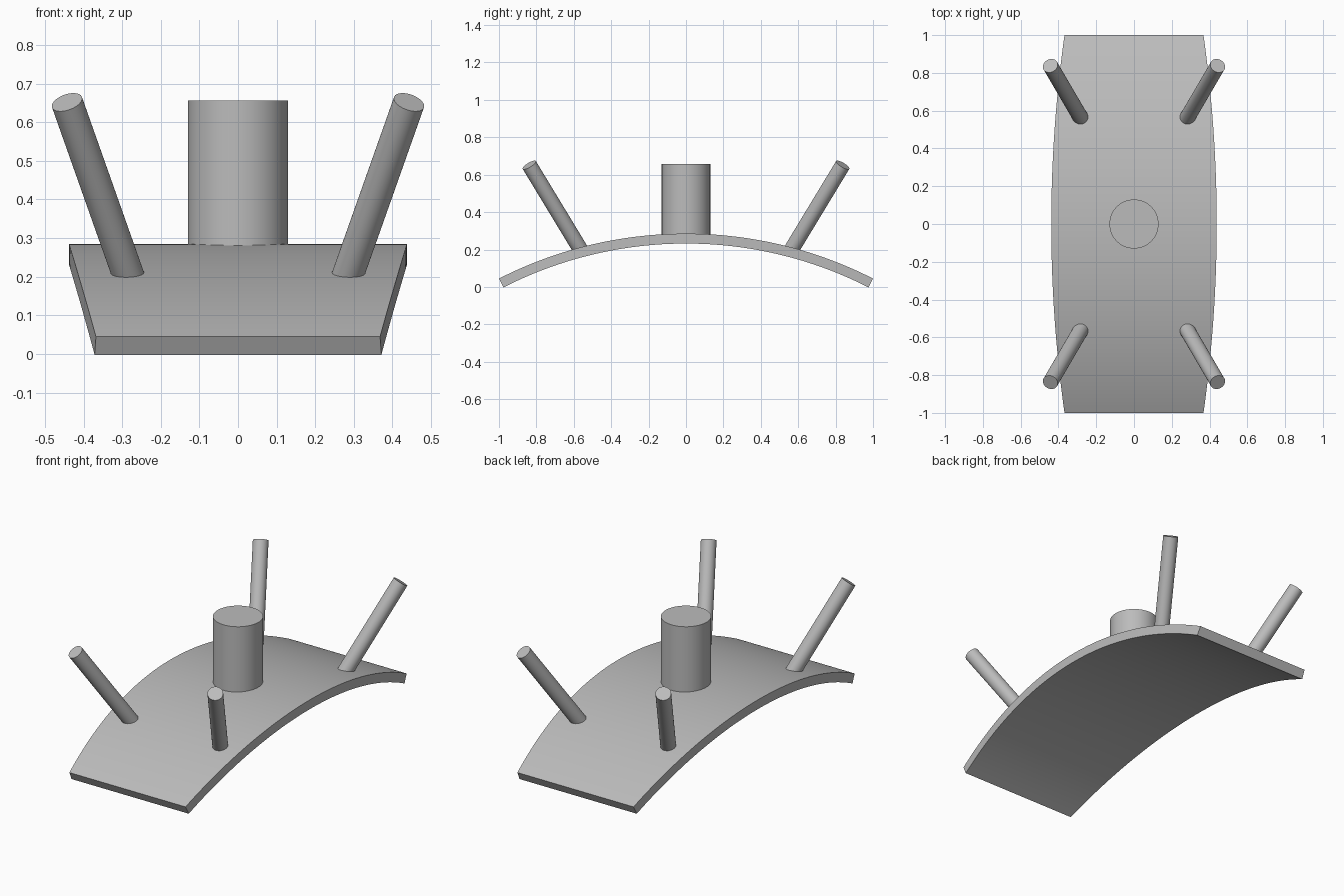
import bpy, bmesh, math
from mathutils import Vector

if "Cube" in bpy.data.objects:
    bpy.data.objects.remove(bpy.data.objects["Cube"], do_unlink=True)

GREY = (0.5, 0.5, 0.5, 1)
grey = bpy.data.materials.new("plain grey")
grey.use_nodes = True
grey.diffuse_color = GREY
grey.node_tree.nodes["Principled BSDF"].inputs["Base Color"].default_value = GREY


def finish(obj):
    obj.data.materials.append(grey)
    bpy.ops.object.select_all(action='DESELECT')
    obj.select_set(True)
    bpy.context.view_layer.objects.active = obj
    bpy.ops.object.shade_smooth_by_angle(angle=math.radians(30))


def rod(name, start, end, radius):
    start, end = Vector(start), Vector(end)
    axis = end - start
    bpy.ops.mesh.primitive_cylinder_add(
        vertices=64, radius=radius, depth=axis.length, location=(start + end) / 2,
        rotation=axis.to_track_quat('Z', 'Y').to_euler())
    obj = bpy.context.object
    obj.name = name
    finish(obj)


# Arched plate: a bent strip with bowed long sides
RADIUS, THICK, CROWN, STEPS = 2.2, 0.053, 0.285, 64
half_angle = math.asin(1 / RADIUS)
bm = bmesh.new()
rings = []
for i in range(STEPS + 1):
    a = half_angle * (2 * i / STEPS - 1)
    ring = []
    for r, side in ((RADIUS, -1), (RADIUS, 1), (RADIUS - THICK, 1), (RADIUS - THICK, -1)):
        y = r * math.sin(a)
        z = CROWN - RADIUS + r * math.cos(a)
        ring.append(bm.verts.new((side * (0.438 - 0.07 * y * y), y, z)))
    rings.append(ring)
for a, b in zip(rings, rings[1:]):
    for k in range(4):
        n = (k + 1) % 4
        bm.faces.new((a[k], a[n], b[n], b[k]))
bm.faces.new(rings[0])
bm.faces.new(rings[-1])
bmesh.ops.recalc_face_normals(bm, faces=bm.faces)
mesh = bpy.data.meshes.new("arched_plate")
bm.to_mesh(mesh)
bm.free()
plate = bpy.data.objects.new("arched_plate", mesh)
bpy.context.collection.objects.link(plate)
finish(plate)

# Central upright post
rod("centre_post", (0, 0, 0.26), (0, 0, 0.656), 0.13)

# Four splayed pegs, sunk slightly into the plate
for sx, side in ((1, "left"), (-1, "right")):
    for sy, end in ((-1, "front"), (1, "back")):
        rod(f"{end}_{side}_peg", (sx * 0.276, sy * 0.552, 0.18),
            (sx * 0.443, sy * 0.838, 0.652), 0.041)
